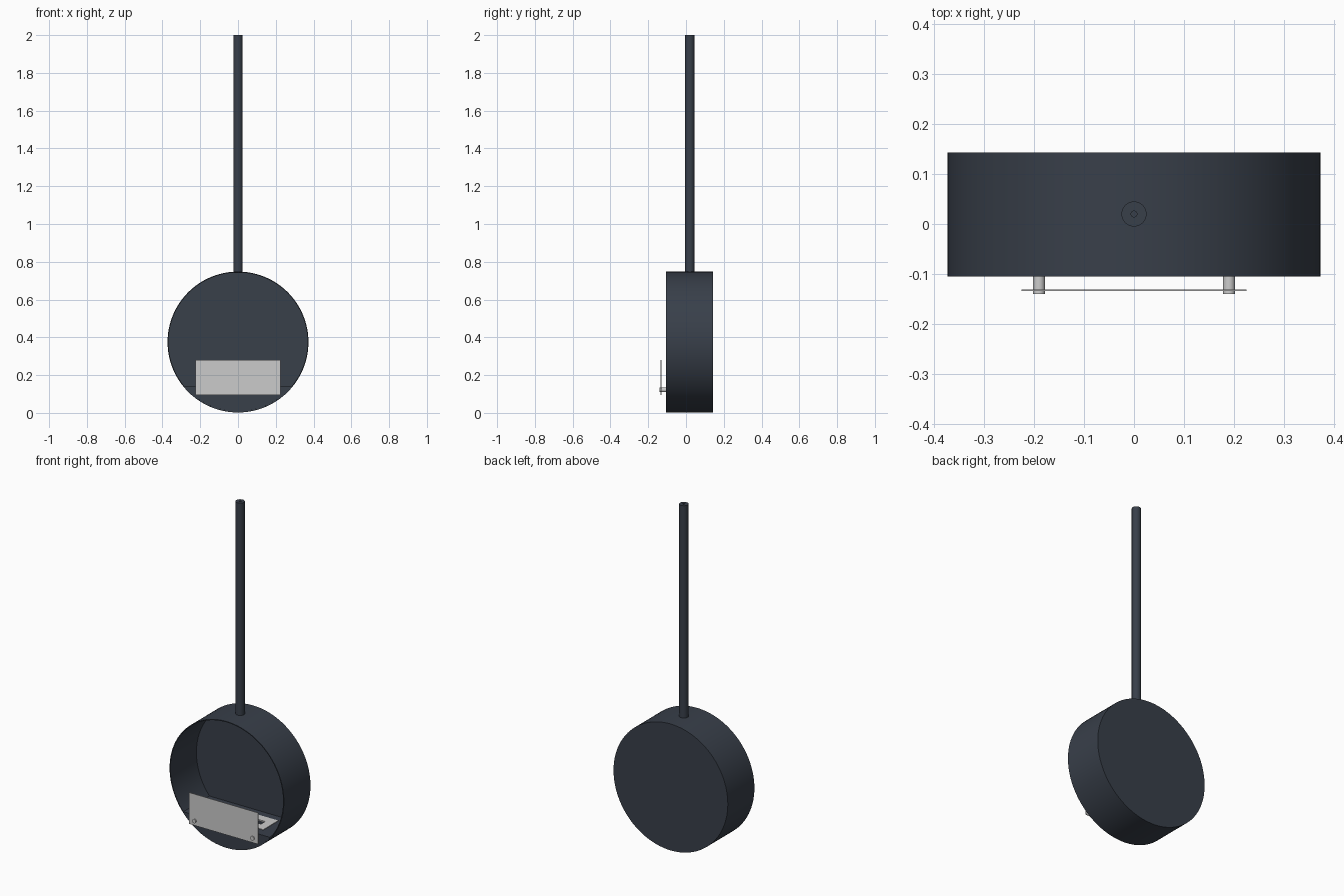
import bpy, bmesh, math
from mathutils import Matrix

if "Cube" in bpy.data.objects:
    bpy.data.objects.remove(bpy.data.objects["Cube"])

R, CZ, Y0, Y1, T = 0.373, 0.375, -0.105, 0.143, 0.005
SHELF = 0.14
PIPE_Y = 0.02

dark = bpy.data.materials.new("charcoal")
dark.diffuse_color = (0.04, 0.05, 0.068, 1)
dark.use_nodes = True
dark.node_tree.nodes["Principled BSDF"].inputs["Base Color"].default_value = dark.diffuse_color


def finish(name, bm, mat=None, smooth=False):
    bmesh.ops.recalc_face_normals(bm, faces=bm.faces)
    me = bpy.data.meshes.new(name)
    bm.to_mesh(me)
    bm.free()
    ob = bpy.data.objects.new(name, me)
    bpy.context.collection.objects.link(ob)
    if mat:
        me.materials.append(mat)
    if smooth:
        bpy.ops.object.select_all(action='DESELECT')
        ob.select_set(True)
        bpy.context.view_layer.objects.active = ob
        bpy.ops.object.shade_smooth_by_angle(angle=math.radians(35))
    return ob


def box(name, x0, x1, y0, y1, z0, z1, mat=None):
    bm = bmesh.new()
    bmesh.ops.create_cube(bm, size=1)
    for v in bm.verts:
        v.co = ((x0 + x1) / 2 + v.co.x * (x1 - x0),
                (y0 + y1) / 2 + v.co.y * (y1 - y0),
                (z0 + z1) / 2 + v.co.z * (z1 - z0))
    return finish(name, bm, mat)


def lathe(name, profile, matrix, n, mat=None):
    """Spin (radius, height) points about z, then place with matrix."""
    bm = bmesh.new()
    vs = [bm.verts.new((r, 0, h)) for r, h in profile]
    es = [bm.edges.new(p) for p in zip(vs, vs[1:])]
    bmesh.ops.spin(bm, geom=vs + es, axis=(0, 0, 1), cent=(0, 0, 0),
                   angle=math.tau, steps=n, use_duplicate=False)
    bmesh.ops.remove_doubles(bm, verts=bm.verts, dist=1e-5)
    bm.transform(matrix)
    return finish(name, bm, mat, True)


def along_y(x, z):
    # local z axis becomes world y
    return Matrix.Translation((x, 0, z)) @ Matrix.Rotation(-math.pi / 2, 4, 'X')


# Drum: open at the front, closed at the back
lathe("drum", [(0, Y1), (R, Y1), (R, Y0), (R - T, Y0), (R - T, Y1 - T), (0, Y1 - T)],
      along_y(0, CZ), 96, dark)

# Flue pipe with a small hole in its cap
lathe("flue_pipe", [(0.006, 1.99), (0.006, 2.0), (0.025, 2.0), (0.025, 0.74), (0, 0.74)],
      Matrix.Translation((0, PIPE_Y, 0)), 32, dark)

# Front plate: circle segment closing the drum below the hearth shelf
ri = R - T
a = math.acos((CZ - SHELF) / ri)
bm = bmesh.new()
pts = [(ri * math.sin(-a + 2 * a * i / 24), CZ - ri * math.cos(-a + 2 * a * i / 24)) for i in range(25)]
face = bm.faces.new([bm.verts.new((x, Y0, z)) for x, z in pts])
ext = bmesh.ops.extrude_face_region(bm, geom=[face], use_keep_orig=True)
for g in ext["geom"]:
    if isinstance(g, bmesh.types.BMVert):
        g.co.y += T
finish("front_plate", bm, dark)

# Hearth shelf, as four strips around the burner opening
BX, BY0, BY1 = 0.2, -0.05, 0.09
w = ri * math.sin(a)
z0 = SHELF - T
box("shelf_front", -w, w, Y0 + T, BY0, z0, SHELF, dark)
box("shelf_back", -w, w, BY1, Y1 - T, z0, SHELF, dark)
for s, side in ((-1, "left"), (1, "right")):
    xa, xb = sorted((s * BX, s * w))
    box("shelf_" + side, xa, xb, BY0, BY1, z0, SHELF, dark)

# Burner: grey top with a long slot, over a sunken tray
SX, SY0, SY1 = 0.15, 0.0, 0.04
box("burner_front", -BX, BX, BY0, SY0, z0, SHELF + 0.003)
box("burner_back", -BX, BX, SY1, BY1, z0, SHELF + 0.003)
for s, side in ((-1, "left"), (1, "right")):
    xa, xb = sorted((s * SX, s * BX))
    box("burner_" + side, xa, xb, SY0, SY1, z0, SHELF + 0.003)
box("burner_tray", -BX, BX, BY0, BY1, 0.075, 0.08)

# Guard panel and its two standoff pegs
box("guard_panel", -0.225, 0.225, -0.134, -0.131, 0.095, 0.28)
for s, side in ((-1, "left"), (1, "right")):
    lathe("peg_" + side, [(0, -0.14), (0.012, -0.14), (0.012, Y0), (0, Y0)],
          along_y(s * 0.19, 0.122), 24)
